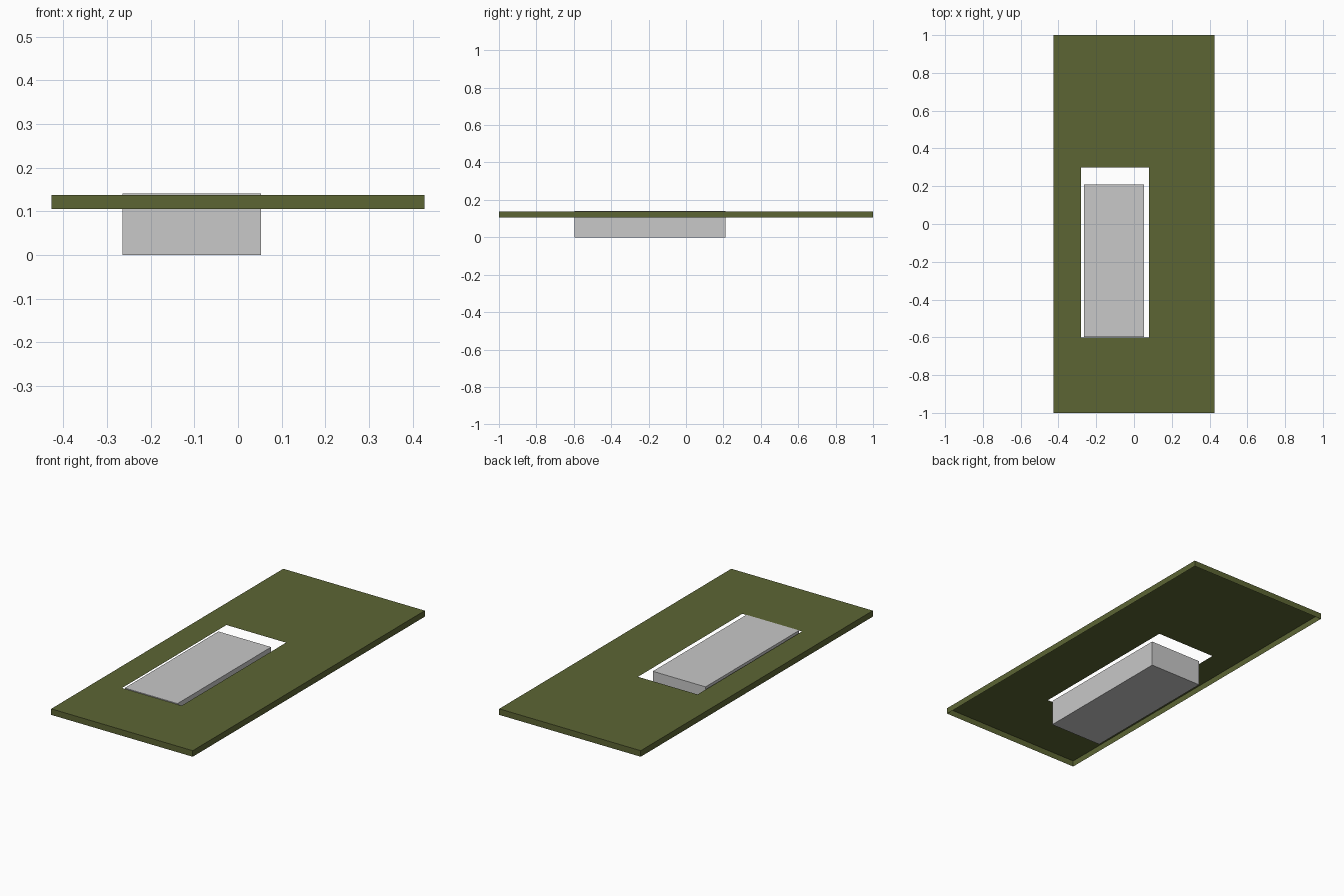
import bpy
import bmesh

if "Cube" in bpy.data.objects:
    bpy.data.objects.remove(bpy.data.objects["Cube"])


def material(name, rgb):
    m = bpy.data.materials.new(name)
    m.diffuse_color = (*rgb, 1.0)
    m.use_nodes = True
    m.node_tree.nodes["Principled BSDF"].inputs["Base Color"].default_value = m.diffuse_color
    return m


def finish(bm, name, mat):
    mesh = bpy.data.meshes.new(name)
    bm.to_mesh(mesh)
    bm.free()
    mesh.materials.append(mat)
    obj = bpy.data.objects.new(name, mesh)
    bpy.context.collection.objects.link(obj)
    return obj


olive = material("olive green", (0.107, 0.13, 0.034))
grey = material("light grey", (0.58, 0.58, 0.58))

# Countertop: thin sheet with a rectangular cutout and a skirt, open below
TOP, SKIRT = 0.138, 0.105
xs = (-0.427, -0.28, 0.08, 0.427)
ys = (-1.0, -0.6, 0.3, 1.0)
bm = bmesh.new()
grid = [[bm.verts.new((x, y, TOP)) for y in ys] for x in xs]
for i in range(3):
    for j in range(3):
        if (i, j) != (1, 1):
            bm.faces.new((grid[i][j], grid[i + 1][j], grid[i + 1][j + 1], grid[i][j + 1]))

# Skirt: drop the outer edges down
outer = [e for e in bm.edges if e.is_boundary and any(
    abs(v.co.x) > 0.42 or abs(v.co.y) > 0.99 for v in e.verts)]
ret = bmesh.ops.extrude_edge_only(bm, edges=outer)
for v in ret["geom"]:
    if isinstance(v, bmesh.types.BMVert):
        v.co.z = SKIRT
bmesh.ops.recalc_face_normals(bm, faces=bm.faces)
if max(bm.faces, key=lambda f: f.calc_center_median().z).normal.z < 0:
    bmesh.ops.reverse_faces(bm, faces=bm.faces)
finish(bm, "countertop", olive)

# Basin block standing in the cutout
x0, x1, y0, y1, height = -0.265, 0.053, -0.597, 0.21, 0.141
bm = bmesh.new()
bmesh.ops.create_cube(bm, size=1)
bmesh.ops.scale(bm, vec=(x1 - x0, y1 - y0, height), verts=bm.verts)
bmesh.ops.translate(bm, vec=((x0 + x1) / 2, (y0 + y1) / 2, height / 2), verts=bm.verts)
finish(bm, "basin_block", grey)
